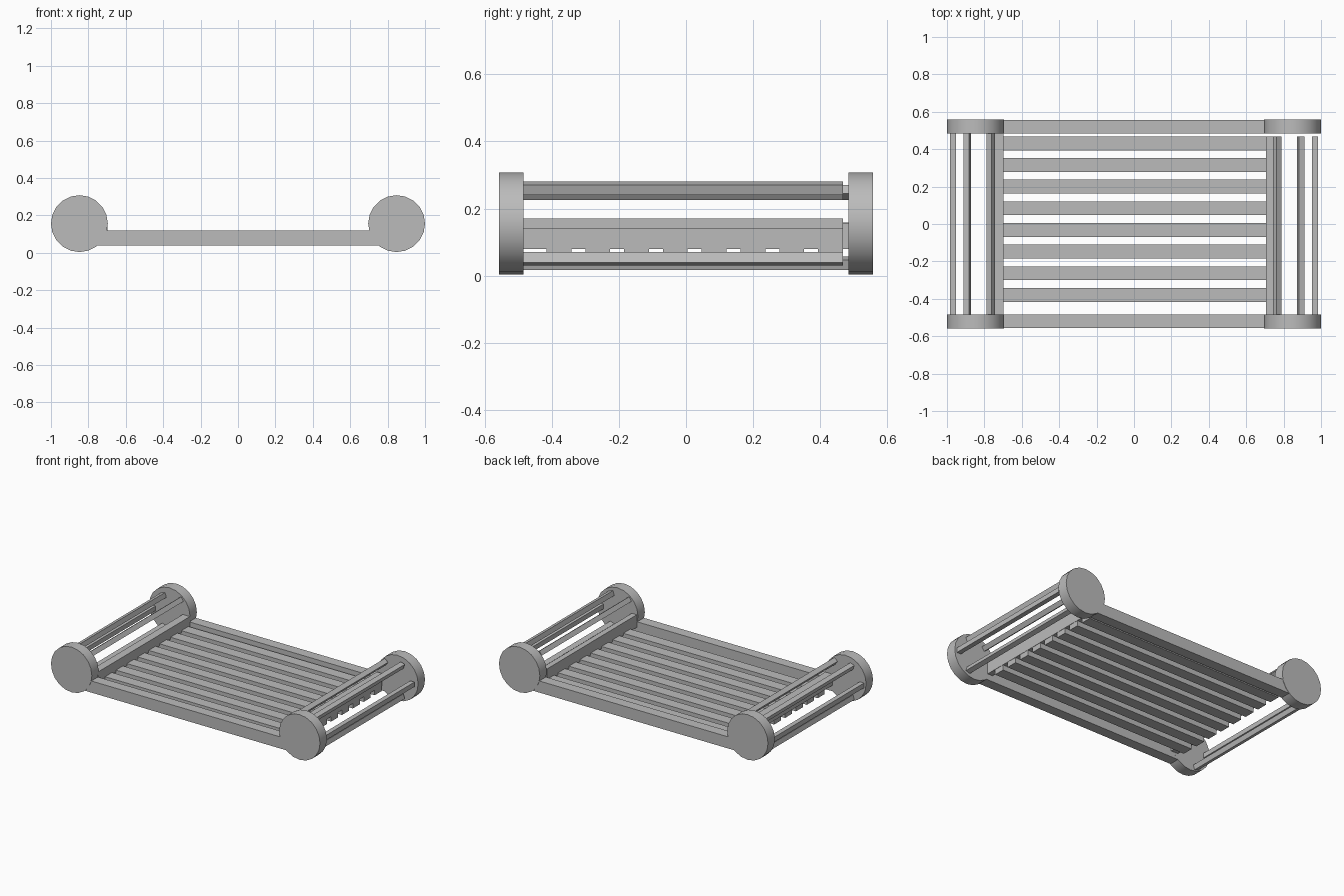
import bpy
from math import radians

cube = bpy.data.objects.get("Cube")
if cube:
    bpy.data.objects.remove(cube, do_unlink=True)

grey = bpy.data.materials.new("light_grey")
grey.use_nodes = True
colour = (0.5, 0.5, 0.5, 1)
grey.diffuse_color = colour
grey.node_tree.nodes["Principled BSDF"].inputs["Base Color"].default_value = colour


def box(name, x, y, z, tilt=0):
    """Box from (min, max) ranges, optionally tilted about its y axis."""
    mid = [(a + b) / 2 for a, b in (x, y, z)]
    bpy.ops.mesh.primitive_cube_add(size=1, location=mid, rotation=(0, radians(tilt), 0))
    ob = bpy.context.object
    ob.name = name
    ob.scale = [b - a for a, b in (x, y, z)]
    ob.data.materials.append(grey)
    return ob


def rod(name, x, z, end, tilt):
    h = 0.016
    box(name, (x - h, x + h), (-0.49, end), (z - h, z + h), tilt)


# Round corner ends
for sx, side in ((1, "left"), (-1, "right")):
    for sy, place in ((-1, "front"), (1, "back")):
        bpy.ops.mesh.primitive_cylinder_add(
            vertices=20, radius=0.152, depth=0.073,
            location=(sx * 0.848, sy * 0.521, 0.156), rotation=(radians(90), 0, 0))
        disc = bpy.context.object
        disc.name = f"{place}_{side}_disc"
        disc.data.materials.append(grey)
        bpy.ops.object.shade_smooth_by_angle(angle=radians(30))

# Long rails joining the discs
box("front_rail", (-0.76, 0.76), (-0.555, -0.485), (0.04, 0.118))
box("back_rail", (-0.76, 0.76), (0.485, 0.555), (0.04, 0.118))

# Deck slats
for i in range(8):
    y = 0.431 - 0.1157 * i
    box(f"slat_{i + 1}", (-0.74, 0.74), (y - 0.037, y + 0.037), (0.045, 0.095))

# Upright side boards
box("left_board", (0.705, 0.742), (-0.49, 0.468), (0.08, 0.165))
box("right_board", (-0.75, -0.697), (-0.49, 0.49), (0.08, 0.155))

# Handle rods, tilted to face outward from the disc centres
for sx, side, end, drop in ((1, "left", 0.468, 0), (-1, "right", 0.49, 0.013)):
    rod(f"{side}_outer_rod", sx * 0.968, 0.155 - drop, end, 0)
    rod(f"{side}_upper_rod", sx * 0.892, 0.26 - drop, end, 18 * sx)
    rod(f"{side}_lower_rod", sx * 0.892, 0.05 - drop, end, -18 * sx)
    rod(f"{side}_inner_rod", sx * 0.766, 0.248, end, 36 * sx)
